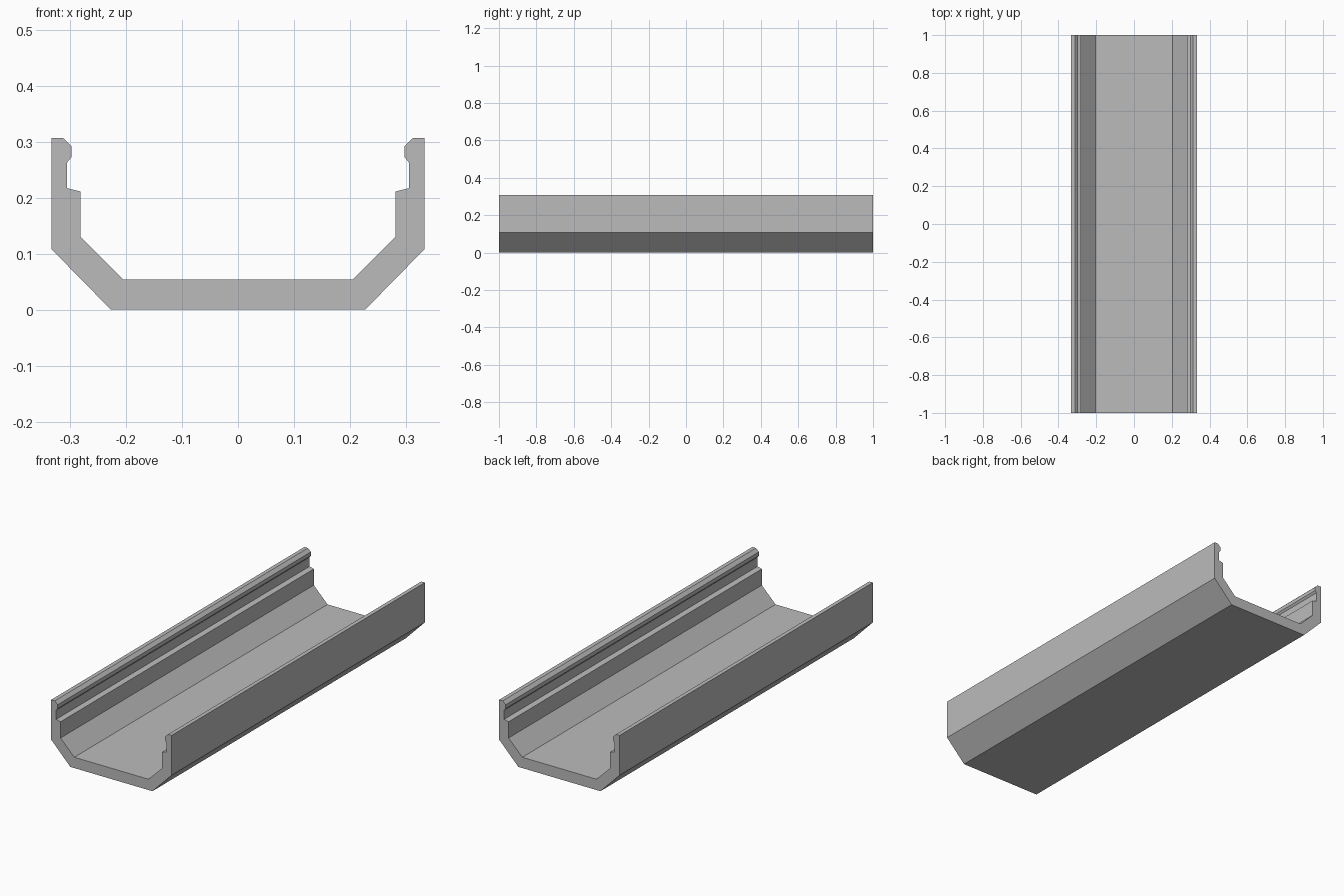
import bpy
import bmesh

cube = bpy.data.objects.get("Cube")
if cube:
    bpy.data.objects.remove(cube, do_unlink=True)

# Plain grey material
grey = bpy.data.materials.new("plain grey")
grey.use_nodes = True
colour = (0.5, 0.5, 0.5, 1.0)
grey.diffuse_color = colour
grey.node_tree.nodes["Principled BSDF"].inputs["Base Color"].default_value = colour

# Half cross-section: outer wall, snap lip, groove, ledge, inner slope
half = [
    (0.227, 0.0), (0.333, 0.108), (0.333, 0.307), (0.313, 0.307),
    (0.297, 0.292), (0.297, 0.273), (0.305, 0.263), (0.305, 0.217),
    (0.281, 0.211), (0.281, 0.13), (0.205, 0.054),
]
profile = half + [(-x, z) for x, z in reversed(half)]

# Extrude the mirrored section along the channel length
LENGTH = 2.0
bm = bmesh.new()
section = bm.faces.new([bm.verts.new((x, -LENGTH / 2, z)) for x, z in profile])
extruded = bmesh.ops.extrude_face_region(bm, geom=[section], use_keep_orig=True)
far_verts = [v for v in extruded["geom"] if isinstance(v, bmesh.types.BMVert)]
bmesh.ops.translate(bm, verts=far_verts, vec=(0, LENGTH, 0))
bmesh.ops.recalc_face_normals(bm, faces=bm.faces)

mesh = bpy.data.meshes.new("channel")
bm.to_mesh(mesh)
bm.free()
mesh.materials.append(grey)
channel = bpy.data.objects.new("channel", mesh)
bpy.context.collection.objects.link(channel)
